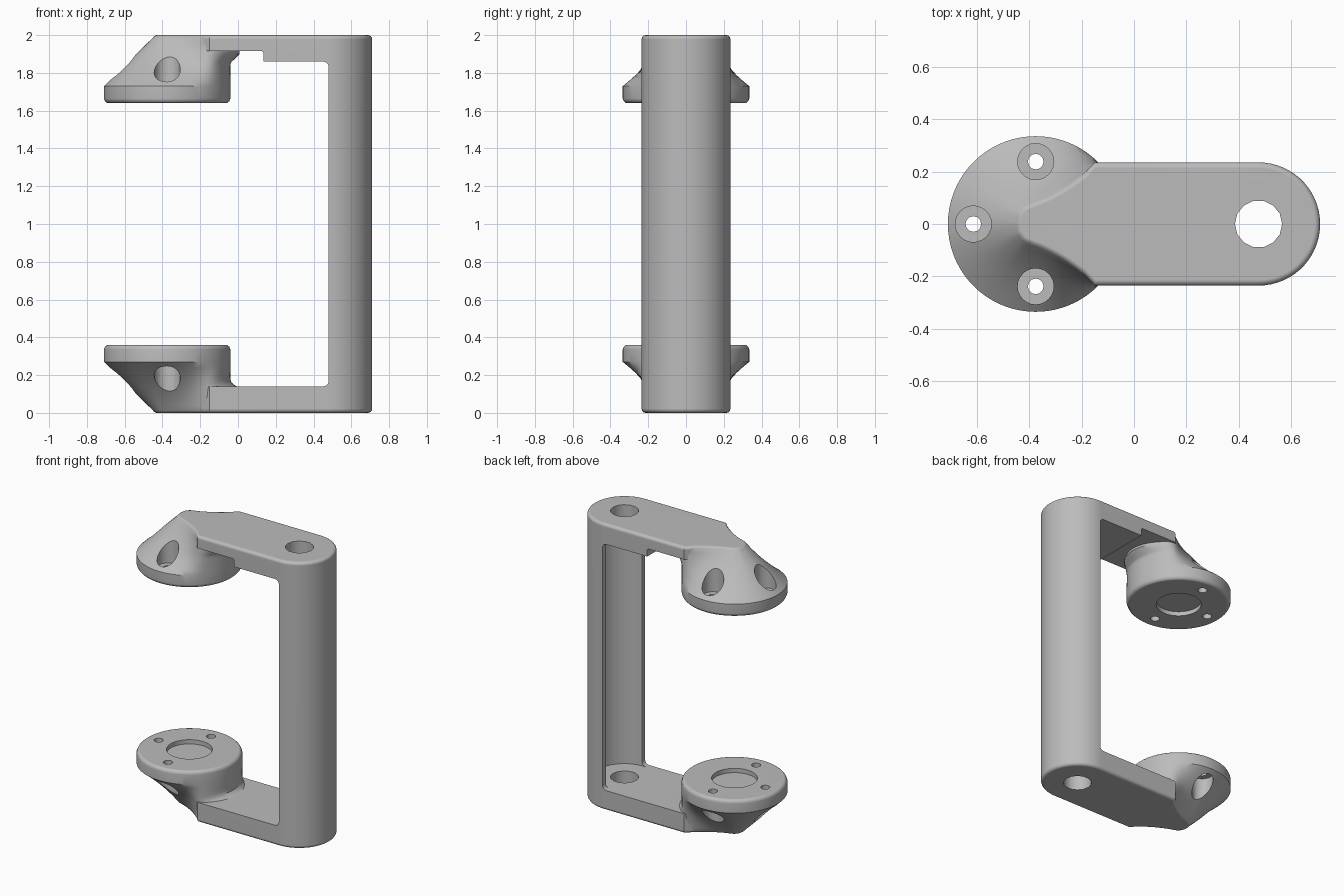
import bpy, bmesh, math
from math import cos, sin, pi, radians
from mathutils import Vector

cube = bpy.data.objects.get("Cube")
if cube:
    bpy.data.objects.remove(cube, do_unlink=True)

grey = bpy.data.materials.new("satin_grey")
grey.use_nodes = True
grey.diffuse_color = (0.5, 0.5, 0.5, 1)
grey.node_tree.nodes["Principled BSDF"].inputs["Base Color"].default_value = (0.5, 0.5, 0.5, 1)

FLANGE_X, FLANGE_R = -0.375, 0.335
GRIP_X, HALF_W = 0.475, 0.235
PLATE = 0.14


def loft(name, rings):
    """Closed solid through a list of equal-length rings of 3D points."""
    bm = bmesh.new()
    rows = [[bm.verts.new(p) for p in ring] for ring in rings]
    n = len(rows[0])
    for a, b in zip(rows, rows[1:]):
        for i in range(n):
            j = (i + 1) % n
            bm.faces.new((a[i], a[j], b[j], b[i]))
    bm.faces.new(rows[0])
    bm.faces.new(rows[-1])
    bmesh.ops.recalc_face_normals(bm, faces=bm.faces)
    me = bpy.data.meshes.new(name)
    bm.to_mesh(me)
    bm.free()
    me.materials.append(grey)
    ob = bpy.data.objects.new(name, me)
    bpy.context.collection.objects.link(ob)
    return ob


def inset(outline, d):
    """Move a counter-clockwise 2D outline inwards by d."""
    out = []
    for i, p in enumerate(outline):
        t = (outline[(i + 1) % len(outline)] - outline[i - 1]).normalized()
        out.append(p + Vector((-t.y, t.x)) * d)
    return out


def prism(name, outline, z0, z1, r=0.0):
    """Extrude an outline, with rounded ends of radius r."""
    levels = [(z0, 0), (z1, 0)]
    if r:
        arc = [(r - r * sin(a), r - r * cos(a)) for a in (0, pi / 8, pi / 4, 3 * pi / 8, pi / 2)]
        levels = [(z0 + h, d) for h, d in reversed(arc)] + [(z1 - h, d) for h, d in arc]
    return loft(name, [[(*p, z) for p in inset(outline, d)] for z, d in levels])


def circle(x, y, r, n):
    return [Vector((x + r * cos(2 * pi * i / n), y + r * sin(2 * pi * i / n))) for i in range(n)]


def boolean(target, tool, op):
    mod = target.modifiers.new(op, "BOOLEAN")
    mod.operation, mod.solver, mod.object = op, "EXACT", tool
    bpy.ops.object.select_all(action="DESELECT")
    bpy.context.view_layer.objects.active = target
    target.select_set(True)
    bpy.ops.object.modifier_apply(modifier=mod.name)
    bpy.data.objects.remove(tool, do_unlink=True)


def slot(name, x0, x1, z0, z1, r):
    """Cutter across the whole width, with its edges along y rounded."""
    pts = []
    for cx, cz, a0 in ((x1 - r, z1 - r, 0), (x0 + r, z1 - r, 90),
                       (x0 + r, z0 + r, 180), (x1 - r, z0 + r, 270)):
        pts += [(cx + r * cos(radians(a0 + a)), cz + r * sin(radians(a0 + a)))
                for a in range(0, 91, 18)]
    return loft(name, [[(x, y, z) for x, z in pts] for y in (-0.6, 0.6)])


# Grip and both arms: one rounded outline, hollowed from the open side
arc = [radians(a) for a in range(-90, 91, 6)]
outline = [Vector((-0.25, -0.13)), Vector((-0.15, -HALF_W))]
outline += [Vector((GRIP_X + HALF_W * cos(a), HALF_W * sin(a))) for a in arc]
outline += [Vector((-0.15, HALF_W)), Vector((-0.25, 0.13))]
handle = prism("handle_bracket", outline, 0, 2, 0.022)

channel = [Vector((0.3, -0.2))] + [Vector((GRIP_X + 0.2 * cos(a), 0.2 * sin(a))) for a in arc]
channel += [Vector((0.3, 0.2))]
boolean(handle, slot("opening_cutter", -1, 0.48, PLATE, 2 - PLATE, 0.03), "DIFFERENCE")
boolean(handle, prism("channel_cutter", channel, PLATE, 2 - PLATE), "DIFFERENCE")
# Thinned underside of the upper arm
boolean(handle, slot("relief_cutter", -1, 0.135, 1.7, 1.915, 0.012), "DIFFERENCE")
boolean(handle, prism("bore_cutter", circle(GRIP_X, 0, 0.09, 14), -0.1, 2.1), "DIFFERENCE")

# Ridge outline of the flange: disc angle paired with a point on the flat face
RIDGE = [(45, -0.139, 0.235), (55, -0.20, 0.185), (68, -0.27, 0.135), (90, -0.35, 0.095),
         (120, -0.42, 0.07), (150, -0.445, 0.04), (180, -0.452, 0)]
N = 72


def ridge_point(deg):
    side = 1 if deg <= 180 else -1
    a = deg if deg <= 180 else 360 - deg
    if a <= 45:
        return Vector((FLANGE_X + FLANGE_R * cos(radians(a)), side * FLANGE_R * sin(radians(a))))
    for (a0, x0, y0), (a1, x1, y1) in zip(RIDGE, RIDGE[1:]):
        if a <= a1:
            t = (a - a0) / (a1 - a0)
            return Vector((x0 + (x1 - x0) * t, side * (y0 + (y1 - y0) * t)))


def flange(name, to_z, flare_top, flare):
    """Mounting flange; to_z maps depth below the arm's outer face to height."""
    base = circle(FLANGE_X, 0, FLANGE_R, N)
    ridge = [ridge_point(360 * i / N) for i in range(N)]
    for _ in range(2):
        ridge = [(ridge[i - 1] + ridge[i] * 2 + ridge[(i + 1) % N]) / 4 for i in range(N)]
    rings = []

    def add(pts, h):
        rings.append([(*p, to_z(h)) for p in pts])

    # rounded top edge, then the hollowed slope down to the disc
    for h, d in ((0, 0.02), (0.004, 0.009), (0.014, 0)):
        add(inset(ridge, d), h)
    depths = [0.04, 0.07, 0.1, 0.125, 0.14, 0.15, 0.165, 0.185, 0.21, 0.24, 0.27]
    for h in depths:
        t = 1 - (h - 0.014) / 0.256
        pts = []
        for i, (b, r) in enumerate(zip(base, ridge)):
            ang = 2 * pi * i / N
            f = t + 0.35 * sin(ang) ** 2 * t * (1 - t)
            p = b.lerp(r, f)
            # fillet where the disc wall meets the arm
            k = max(0, min(1, 1 - (h - flare_top) / flare)) ** 2
            if cos(ang) > 0:
                p.x += flare * k * max(0, cos(2 * ang))
            pts.append(p)
        add(pts, h)
    for h, d in ((0.336, 0), (0.35, 0.006), (0.358, 0.015), (0.36, 0.024)):
        add(inset(base, d), h)
    return loft(name, rings)


def drill(name, x, y, r, to_z, h0, h1, n=24):
    z0, z1 = sorted((to_z(h0), to_z(h1)))
    boolean(handle, prism(name, circle(x, y, r, n), z0, z1), "DIFFERENCE")


# Upper and lower flanges with centre recess and three counterbored screw holes
for label, to_z, top, flare in (("lower", lambda h: h, PLATE, 0.035),
                                ("upper", lambda h: 2 - h, 0.11, 0.05)):
    boolean(handle, flange(label + "_flange", to_z, top, flare), "UNION")
    drill("recess_cutter", FLANGE_X, 0, 0.145, to_z, 0.33, 0.5, 36)
    for a in (90, 180, 270):
        x = FLANGE_X + 0.238 * cos(radians(a))
        y = 0.238 * sin(radians(a))
        drill("counterbore_cutter", x, y, 0.069, to_z, -0.1, 0.28)
        drill("screw_cutter", x, y, 0.03, to_z, -0.1, 0.5, 12)

bpy.ops.object.select_all(action="DESELECT")
handle.select_set(True)
bpy.context.view_layer.objects.active = handle
bpy.ops.object.shade_smooth_by_angle(angle=radians(32))
weighted = handle.modifiers.new("weighted_normals", "WEIGHTED_NORMAL")
weighted.keep_sharp = True
